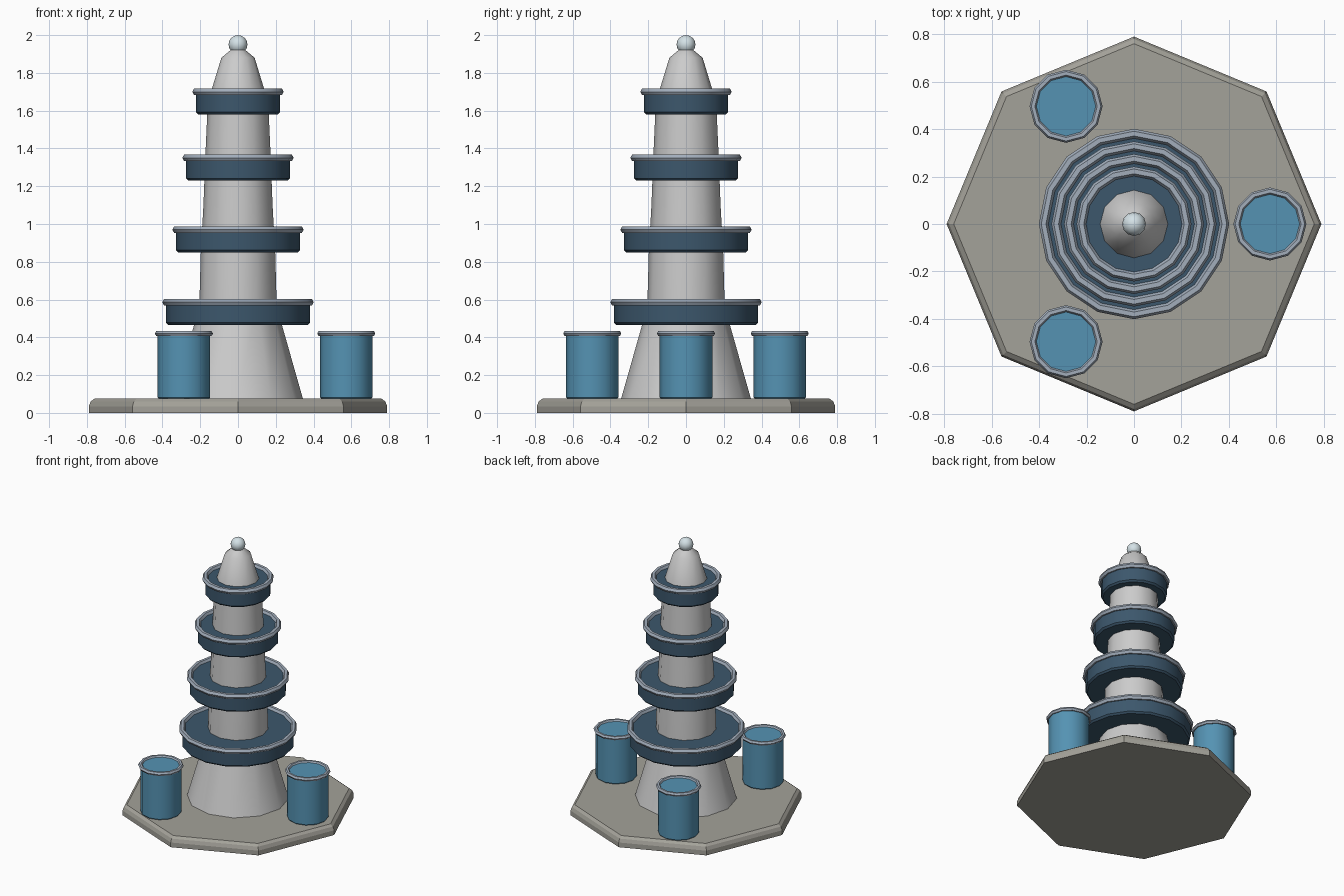
import bpy, bmesh, math

if "Cube" in bpy.data.objects:
    bpy.data.objects.remove(bpy.data.objects["Cube"])


def material(name, rgb):
    m = bpy.data.materials.new(name)
    m.diffuse_color = (*rgb, 1)
    m.use_nodes = True
    m.node_tree.nodes["Principled BSDF"].inputs["Base Color"].default_value = m.diffuse_color
    return m


STONE = material("warm_stone", (0.37, 0.36, 0.32))
NAVY = material("navy", (0.045, 0.095, 0.15))
BLUE = material("water_blue", (0.09, 0.29, 0.45))
TRIM = material("pale_trim", (0.36, 0.42, 0.50))
PEARL = material("pearl", (0.66, 0.76, 0.80))


def finish(ob, mat, smooth=40):
    if mat:
        ob.data.materials.append(mat)
    if smooth:
        bpy.ops.object.select_all(action='DESELECT')
        ob.select_set(True)
        bpy.context.view_layer.objects.active = ob
        bpy.ops.object.shade_smooth_by_angle(angle=math.radians(smooth))
    return ob


def lathe(name, profile, sides, loc=(0, 0, 0), mat=None, smooth=40):
    """Capped solid of revolution from (radius, z) points, bottom to top."""
    bm = bmesh.new()
    rings = []
    for r, z in profile:
        angles = [2 * math.pi * i / sides for i in range(sides)]
        rings.append([bm.verts.new((r * math.cos(a), r * math.sin(a), z)) for a in angles])
    for lo, hi in zip(rings, rings[1:]):
        for i in range(sides):
            j = (i + 1) % sides
            bm.faces.new((lo[i], lo[j], hi[j], hi[i]))
    bm.faces.new(rings[0][::-1])
    bm.faces.new(rings[-1])
    mesh = bpy.data.meshes.new(name)
    bm.to_mesh(mesh)
    bm.free()
    ob = bpy.data.objects.new(name, mesh)
    ob.location = loc
    bpy.context.collection.objects.link(ob)
    return finish(ob, mat, smooth)


def ring(name, major, minor, sides, loc):
    bpy.ops.mesh.primitive_torus_add(major_radius=major, minor_radius=minor,
                                     major_segments=sides, minor_segments=6, location=loc)
    ob = bpy.context.object
    ob.name = name
    return finish(ob, TRIM)


def drum(r, h, b):
    """Cylinder profile with small bevels."""
    return [(r - b, 0), (r, b), (r, h - b), (r - b, h)]


# Octagonal plinth with rounded top edge
lathe("plinth", [(0.79, 0), (0.79, 0.035), (0.78, 0.06), (0.76, 0.075)], 8, mat=STONE, smooth=0)

# Flared foot, tapering shaft and pointed cap
lathe("tower_foot", [(0.345, 0.07), (0.20, 0.58)], 12)
lathe("tower_shaft", [(0.205, 0.56), (0.197, 0.85), (0.183, 1.10), (0.173, 1.36), (0.16, 1.64)], 12)
lathe("tower_cap", [(0.16, 1.64), (0.14, 1.71), (0.088, 1.88), (0.04, 1.92)], 12)

# Finial ball
bpy.ops.mesh.primitive_uv_sphere_add(segments=12, ring_count=8, radius=0.05, location=(0, 0, 1.95))
bpy.context.object.name = "finial_ball"
finish(bpy.context.object, PEARL)

# Four trays shrinking upward, each with a rim
for i, z in enumerate((0.466, 0.85, 1.23, 1.58)):
    r = 0.381 - 0.053 * i
    lathe(f"tray_{i + 1}", drum(r, 0.12, 0.012), 16, (0, 0, z), NAVY)
    ring(f"tray_rim_{i + 1}", r, 0.02, 16, (0, 0, z + 0.12))

# Three pots spaced around the tower
for i in range(3):
    a = 2 * math.pi * i / 3
    x, y = 0.573 * math.cos(a), 0.573 * math.sin(a)
    lathe(f"pot_{i + 1}", drum(0.139, 0.35, 0.01), 12, (x, y, 0.072), BLUE)
    ring(f"pot_rim_{i + 1}", 0.139, 0.015, 12, (x, y, 0.42))
